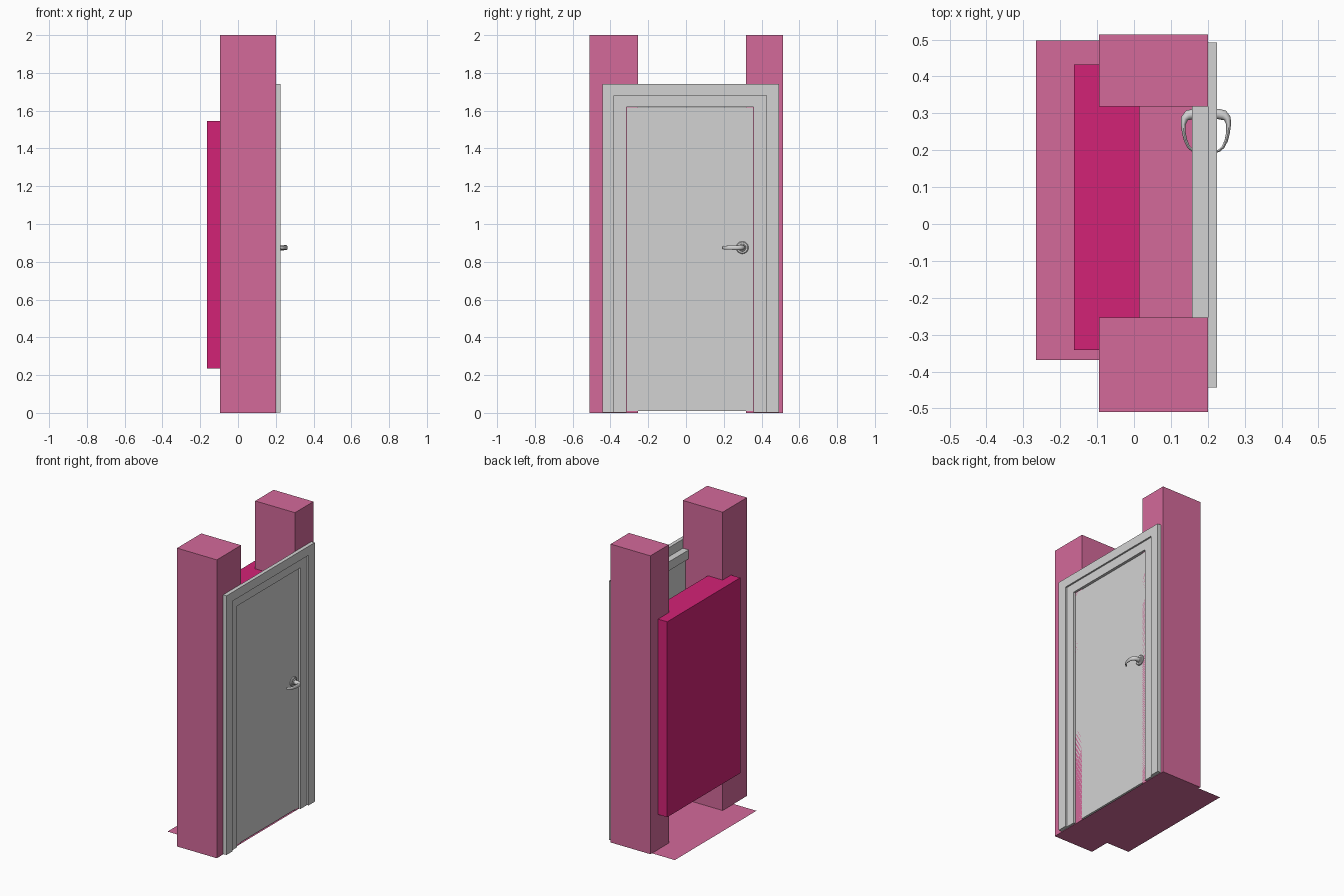
import bpy, bmesh, math
from mathutils import Vector

if "Cube" in bpy.data.objects:
    bpy.data.objects.remove(bpy.data.objects["Cube"])


def material(name, rgb):
    m = bpy.data.materials.new(name)
    m.diffuse_color = (*rgb, 1)
    m.use_nodes = True
    m.node_tree.nodes["Principled BSDF"].inputs["Base Color"].default_value = m.diffuse_color
    return m


pink = material("dusty pink", (0.655, 0.144, 0.323))
magenta = material("magenta", (0.65, 0.016, 0.183))
grey = material("light grey", (0.65, 0.65, 0.65))


def finish(name, bm, mat, smooth=False):
    bmesh.ops.recalc_face_normals(bm, faces=bm.faces)
    me = bpy.data.meshes.new(name)
    bm.to_mesh(me)
    bm.free()
    me.materials.append(mat)
    ob = bpy.data.objects.new(name, me)
    bpy.context.collection.objects.link(ob)
    if smooth:
        bpy.ops.object.select_all(action='DESELECT')
        ob.select_set(True)
        bpy.context.view_layer.objects.active = ob
        bpy.ops.object.shade_smooth_by_angle(angle=math.radians(40))
    return ob


def prism(name, outline, x0, x1, mat):
    """Extrude a (y, z) outline along x."""
    bm = bmesh.new()
    face = bm.faces.new([bm.verts.new((x0, y, z)) for y, z in outline])
    ext = bmesh.ops.extrude_face_region(bm, geom=[face])
    verts = [v for v in ext["geom"] if isinstance(v, bmesh.types.BMVert)]
    bmesh.ops.translate(bm, vec=(x1 - x0, 0, 0), verts=verts)
    return finish(name, bm, mat)


def box(name, x, y, z, mat):
    return prism(name, [(y[0], z[0]), (y[1], z[0]), (y[1], z[1]), (y[0], z[1])], *x, mat)


def arch(name, x, outer, inner, bottom, mat):
    """Door surround; outer and inner are (y0, y1, top)."""
    a, b, t = outer
    c, d, s = inner
    return prism(name, [(a, bottom), (a, t), (b, t), (b, bottom),
                        (d, bottom), (d, s), (c, s), (c, bottom)], *x, mat)


def loft(name, rings, mat):
    bm = bmesh.new()
    loops = [[bm.verts.new(p) for p in r] for r in rings]
    n = len(loops[0])
    for a, b in zip(loops, loops[1:]):
        for i in range(n):
            j = (i + 1) % n
            bm.faces.new((a[i], a[j], b[j], b[i]))
    bm.faces.new(loops[0])
    bm.faces.new(loops[-1])
    return finish(name, bm, mat, smooth=True)


# Wall stubs either side of the doorway
box("wall_stub_front", (-0.095, 0.2), (-0.51, -0.253), (0, 2), pink)
box("wall_stub_back", (-0.095, 0.2), (0.318, 0.513), (0, 2), pink)

# Thick panel behind the door
box("back_panel", (-0.163, 0.015), (-0.342, 0.432), (0.235, 1.545), magenta)

# Thin floor sheet
bm = bmesh.new()
bm.faces.new([bm.verts.new(p) for p in
              [(-0.265, -0.368, 0), (0.2, -0.368, 0), (0.2, 0.497, 0), (-0.265, 0.497, 0)]])
finish("floor_sheet", bm, pink)

# Door surround and leaf
arch("casing", (0.2, 0.225), (-0.443, 0.492, 1.74), (-0.38, 0.427, 1.68), 0.003, grey)
arch("frame", (0.157, 0.214), (-0.38, 0.427, 1.68), (-0.315, 0.357, 1.62), 0.003, grey)
box("door_leaf", (0.18, 0.2), (-0.312, 0.354), (0.01, 1.616), grey)

# Lever handles on both faces of the door
HY, HZ, MID = 0.298, 0.875, 0.195
path = [(0.0, 0.0), (0.034, 0.0), (0.048, -0.003), (0.058, -0.012), (0.0615, -0.028),
        (0.060, -0.05), (0.055, -0.072), (0.047, -0.089), (0.036, -0.099), (0.028, -0.102)]
wide = [0.014, 0.014, 0.014, 0.010, 0.0065, 0.005, 0.0045, 0.004, 0.0035, 0.003]
tall = [0.014, 0.014, 0.014, 0.0135, 0.0125, 0.0115, 0.0105, 0.0095, 0.009, 0.008]
N = 16
for side, label in ((1, "outer"), (-1, "inner")):
    rose = []
    for dx, r in ((0.003, 0.033), (0.011, 0.033), (0.015, 0.029), (0.015, 0.02), (0.020, 0.018)):
        rose.append([(MID + side * dx, HY + r * math.cos(2 * math.pi * i / 24),
                      HZ + r * math.sin(2 * math.pi * i / 24)) for i in range(24)])
    loft(label + "_handle_rose", rose, grey)
    rings = []
    for k, (px, py) in enumerate(path):
        p0, p1 = path[max(k - 1, 0)], path[min(k + 1, len(path) - 1)]
        t = Vector((p1[0] - p0[0], p1[1] - p0[1])).normalized()
        ring = []
        for i in range(N):
            a = 2 * math.pi * i / N
            w = wide[k] * math.cos(a)
            ring.append((MID + side * (px - t.y * w), HY + py + t.x * w,
                         HZ + tall[k] * math.sin(a)))
        rings.append(ring)
    loft(label + "_handle_lever", rings, grey)
